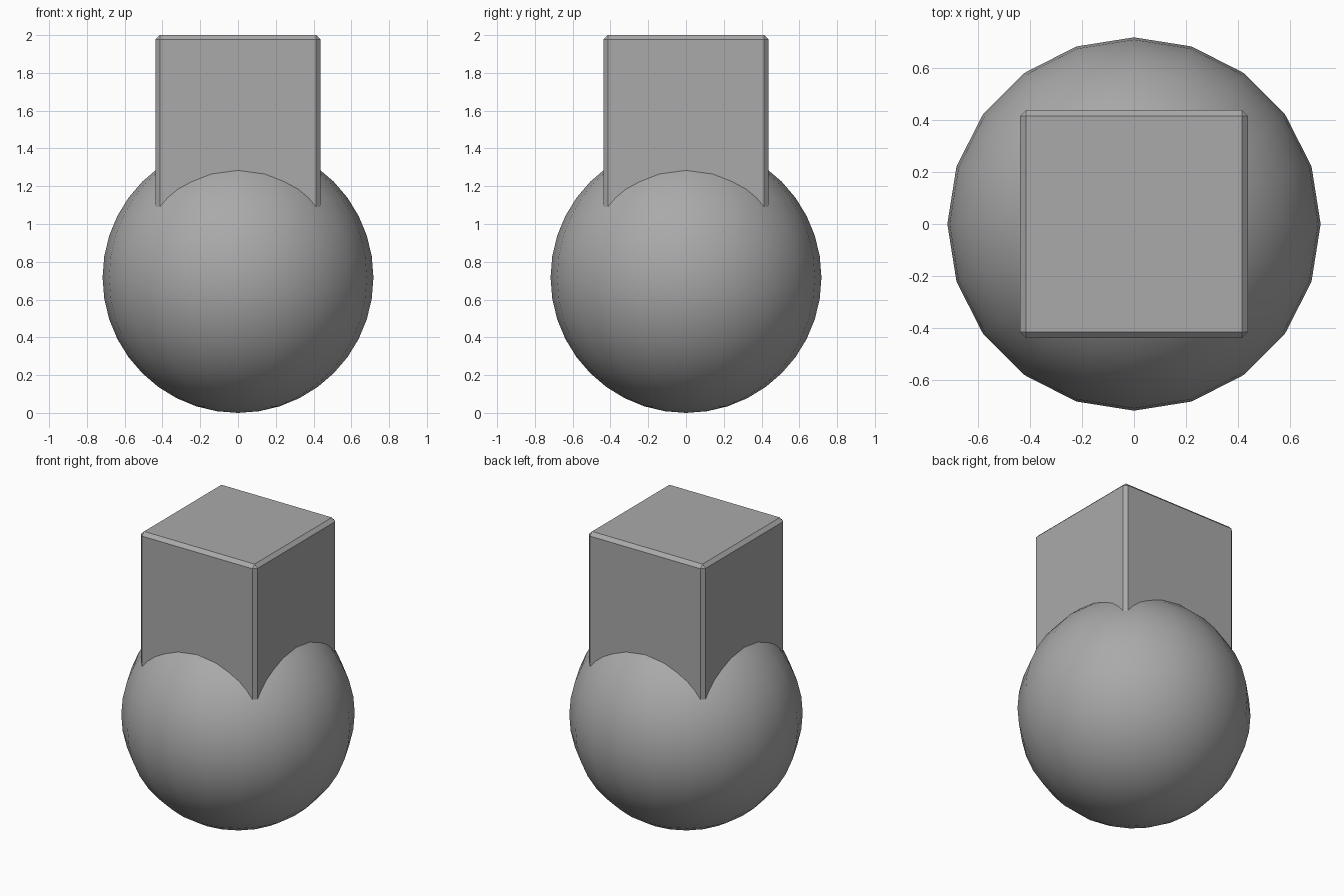
import bpy
import bmesh

cube = bpy.data.objects.get("Cube")
if cube:
    bpy.data.objects.remove(cube, do_unlink=True)

RADIUS = 0.717
HALF = 0.437
BASE, TOP = 0.95, 2.0

# Single plain grey
grey = bpy.data.materials.new("grey")
grey.use_nodes = True
colour = (0.4, 0.4, 0.4, 1)
grey.diffuse_color = colour
grey.node_tree.nodes["Principled BSDF"].inputs["Base Color"].default_value = colour

# Round body, smooth shaded
bpy.ops.mesh.primitive_uv_sphere_add(segments=20, ring_count=20, radius=RADIUS,
                                     location=(0, 0, RADIUS))
body = bpy.context.object
body.name = "round_body"
body.data.materials.append(grey)
bpy.ops.object.shade_smooth()

# Square block sunk into the top, with chamfered edges
bpy.ops.mesh.primitive_cube_add(size=1, location=(0, 0, (BASE + TOP) / 2))
block = bpy.context.object
block.name = "square_block"
block.scale = (2 * HALF, 2 * HALF, TOP - BASE)
bpy.ops.object.transform_apply(location=False, rotation=False, scale=True)
block.data.materials.append(grey)
bm = bmesh.new()
bm.from_mesh(block.data)
bmesh.ops.bevel(bm, geom=bm.edges[:], offset=0.023, segments=1, affect="EDGES")
bm.to_mesh(block.data)
bm.free()
